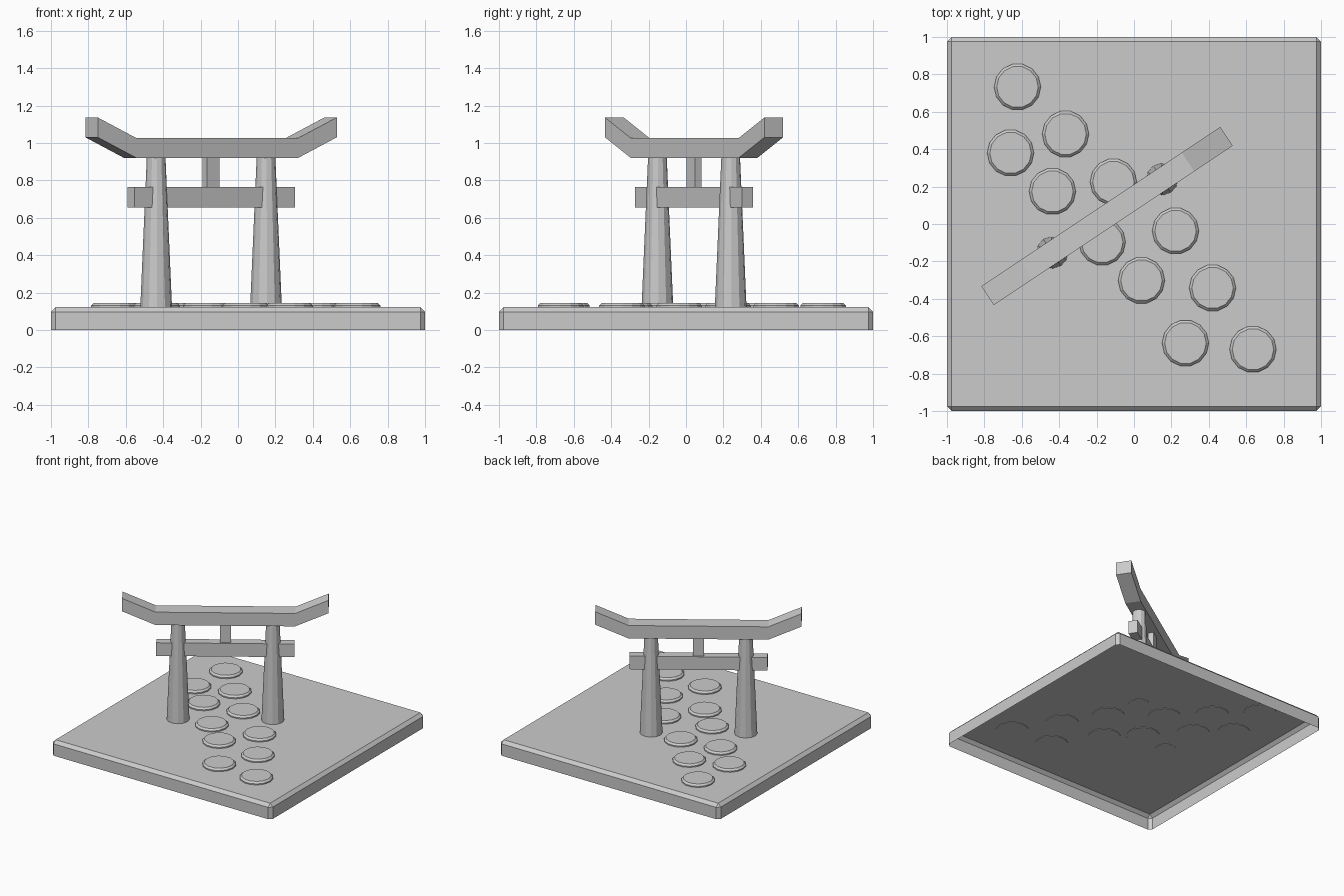
import bpy, bmesh, math
from mathutils import Matrix

if "Cube" in bpy.data.objects:
    bpy.data.objects.remove(bpy.data.objects["Cube"])

# Shared frame of the gate: turned about z, off centre
GATE = Matrix.Translation((-0.144, 0.043, 0)) @ Matrix.Rotation(math.radians(33.7), 4, 'Z')


def finish(name, bm, matrix=Matrix()):
    bmesh.ops.transform(bm, matrix=matrix, verts=bm.verts)
    bmesh.ops.recalc_face_normals(bm, faces=bm.faces)
    mesh = bpy.data.meshes.new(name)
    bm.to_mesh(mesh)
    bm.free()
    obj = bpy.data.objects.new(name, mesh)
    bpy.context.collection.objects.link(obj)
    return obj


def box(bm, half_x, half_y, z0, z1):
    m = Matrix.Translation((0, 0, (z0 + z1) / 2)) @ Matrix.Diagonal((2 * half_x, 2 * half_y, z1 - z0, 1))
    bmesh.ops.create_cube(bm, size=1, matrix=m)


def lathe(name, rings, sides, matrix):
    """Capped round part from (radius, z) rings."""
    bm = bmesh.new()
    loops = []
    for r, z in rings:
        loops.append([bm.verts.new((r * math.cos(a), r * math.sin(a), z))
                      for a in (2 * math.pi * i / sides for i in range(sides))])
    for lo, hi in zip(loops, loops[1:]):
        for i in range(sides):
            j = (i + 1) % sides
            bm.faces.new((lo[i], lo[j], hi[j], hi[i]))
    bm.faces.new(loops[0][::-1])
    bm.faces.new(loops[-1])
    return finish(name, bm, matrix)


# Ground slab: chamfered top and corners, open underneath
bm = bmesh.new()
box(bm, 1, 1, 0, 0.122)
edges = [e for e in bm.edges if max(v.co.z for v in e.verts) > 0.1]
bmesh.ops.bevel(bm, geom=edges, offset=0.025, segments=1, affect='EDGES')
bmesh.ops.recalc_face_normals(bm, faces=bm.faces)
bottom = [f for f in bm.faces if all(v.co.z < 1e-4 for v in f.verts)]
bmesh.ops.delete(bm, geom=bottom, context='FACES')
finish("ground_slab", bm)

# Stepping stones
stones = [(-0.623, 0.733), (-0.66, 0.38), (-0.366, 0.481), (-0.436, 0.174),
          (-0.11, 0.225), (-0.17, -0.097), (0.222, -0.037), (0.04, -0.302),
          (0.42, -0.342), (0.275, -0.637), (0.636, -0.67)]
for i, (x, y) in enumerate(stones):
    lathe(f"stepping_stone_{i + 1}", [(0.125, 0.118), (0.125, 0.131), (0.111, 0.145)], 14,
          Matrix.Translation((x, y, 0)))

# Tapered pillars
for side, name in ((-1, "left_pillar"), (1, "right_pillar")):
    lathe(name, [(0.085, 0.12), (0.05, 0.925)], 12, GATE @ Matrix.Translation((side * 0.353, 0, 0)))

# Tie beam and short centre post
for name, dims in (("tie_beam", (0.515, 0.035, 0.655, 0.763)),
                   ("centre_post", (0.041, 0.022, 0.76, 0.925))):
    bm = bmesh.new()
    box(bm, *dims)
    finish(name, bm, GATE)

# Top lintel with upswept ends
path = [(-0.768, 1.03), (-0.52, 0.92), (0.52, 0.92), (0.768, 1.03)]
bm = bmesh.new()
rings = [[bm.verts.new((x, y, z + dz)) for y, dz in ((-0.06, 0), (0.06, 0), (0.06, 0.106), (-0.06, 0.106))]
         for x, z in path]
for a, b in zip(rings, rings[1:]):
    for i in range(4):
        j = (i + 1) % 4
        bm.faces.new((a[i], a[j], b[j], b[i]))
bm.faces.new(rings[0])
bm.faces.new(rings[-1])
finish("top_lintel", bm, GATE)
